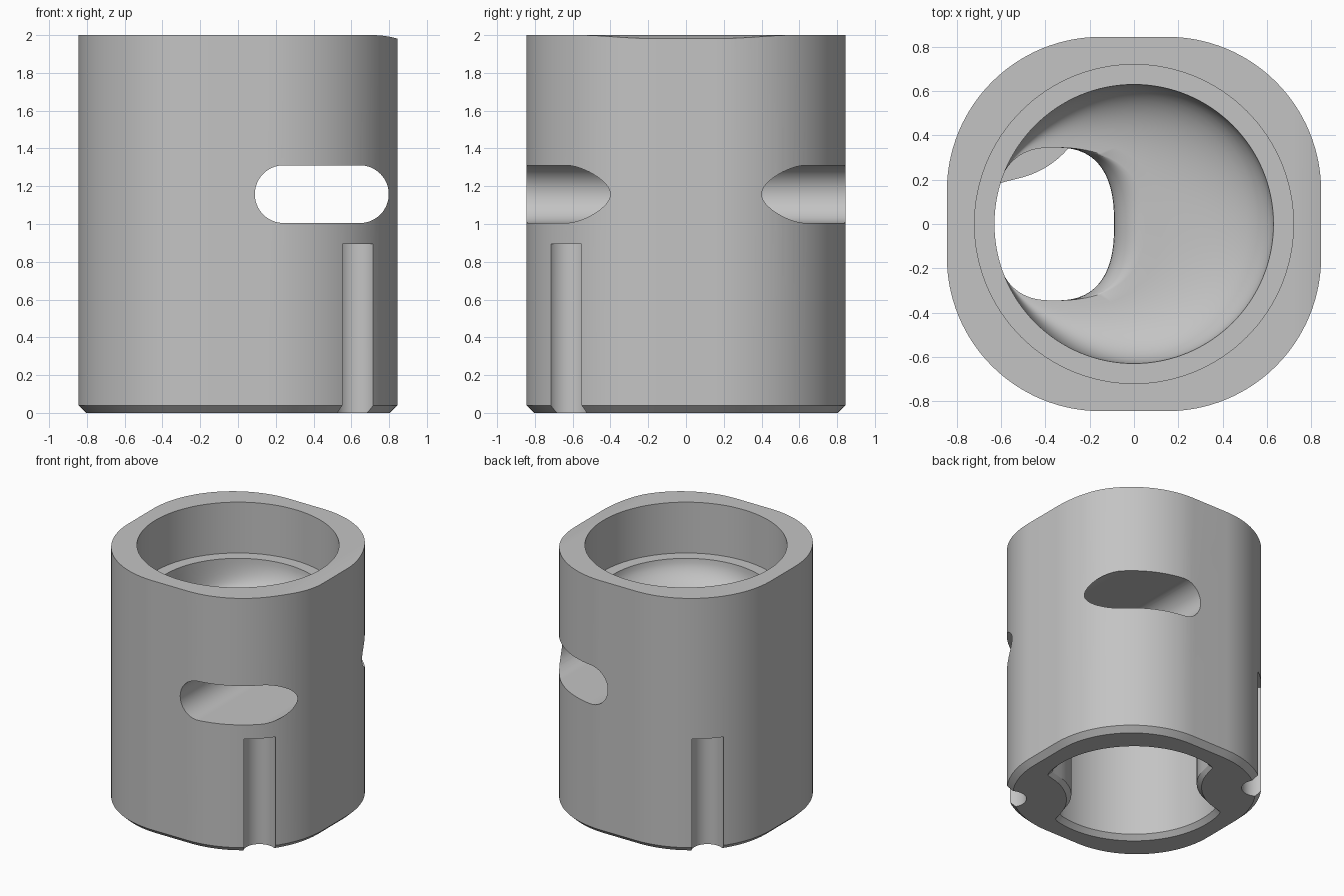
import bpy, bmesh, math
from mathutils import Vector, Matrix

cube = bpy.data.objects.get("Cube")
if cube:
    bpy.data.objects.remove(cube, do_unlink=True)

N = 128
ANGLES = [2 * math.pi * i / N for i in range(N)]

metal = bpy.data.materials.new("plain grey")
metal.use_nodes = True
grey = (0.55, 0.55, 0.55, 1)
metal.diffuse_color = grey
metal.node_tree.nodes["Principled BSDF"].inputs["Base Color"].default_value = grey


def loft(name, rings):
    """Closed solid through rings of equal point count."""
    bm = bmesh.new()
    loops = [[bm.verts.new(p) for p in ring] for ring in rings]
    n = len(loops[0])
    for a, b in zip(loops, loops[1:]):
        for i in range(n):
            j = (i + 1) % n
            bm.faces.new((a[i], a[j], b[j], b[i]))
    bm.faces.new(loops[0])
    bm.faces.new(loops[-1])
    bmesh.ops.recalc_face_normals(bm, faces=bm.faces)
    mesh = bpy.data.meshes.new(name)
    bm.to_mesh(mesh)
    bm.free()
    obj = bpy.data.objects.new(name, mesh)
    bpy.context.collection.objects.link(obj)
    mesh.materials.append(metal)
    return obj


def at(points, z):
    return [Vector((x, y, z)) for x, y in points]


def circle(r, cx=0, cy=0):
    return [(cx + r * math.cos(a), cy + r * math.sin(a)) for a in ANGLES]


def rounded_square(half, flat):
    """Square with big corner arcs, leaving short flats of half-length flat."""
    r = half - flat
    pts = []
    for q in range(4):
        c = math.pi / 4 + q * math.pi / 2
        cx, cy = (math.copysign(flat, f(c)) for f in (math.cos, math.sin))
        for i in range(33):
            a = q * math.pi / 2 + i * math.pi / 64
            pts.append((cx + r * math.cos(a), cy + r * math.sin(a)))
    return pts


def mix(a, b, f, z):
    return [Vector((p[0] + (q[0] - p[0]) * f, p[1] + (q[1] - p[1]) * f, z))
            for p, q in zip(a, b)]


# Body with chamfered foot
FLAT = 0.15
body = loft("body", [at(rounded_square(0.803, FLAT), 0),
                     at(rounded_square(0.845, FLAT), 0.04),
                     at(rounded_square(0.845, FLAT), 2)])
cutters = []

# Wide recess in the top
cutters.append(loft("top_recess", [at(circle(0.72), z) for z in (1.6, 2.1)]))


# Bowl that rolls over into an off-centre port
def port_outline(extra):
    pts = []
    for a in ANGLES:
        c, s = math.cos(a), math.sin(a)
        x = math.copysign(abs(c) ** 0.78, c) * 0.27 - 0.36 + extra * max(0, c)
        pts.append((x, math.copysign(abs(s) ** 0.78, s) * 0.345))
    return pts


rim, lip, port = circle(0.63), port_outline(0.14), port_outline(0)
rings = [at(rim, 1.65)]
for i in range(13):
    t = i / 12 * math.pi / 2
    rings.append(mix(rim, lip, 1 - math.cos(t), 1.6 - 0.25 * math.sin(t)))
for i in range(1, 9):
    t = i / 8 * math.pi / 2
    rings.append(mix(lip, port, math.sin(t), 1.35 - 0.15 * (1 - math.cos(t))))
rings.append(at(port, 0.8))
cutters.append(loft("bowl_and_port", rings))


# Lower bore, pinched by two round bosses behind the grooves
def bore_outline(grow):
    pts = []
    for a in ANGLES:
        r, c, k = 0.64, 0.87, 0.08
        for boss in (-math.pi / 4, 3 * math.pi / 4):
            co, si = math.cos(a - boss), math.sin(a - boss)
            under = 0.42 ** 2 - (c * si) ** 2
            if co > 0 and under > 0:
                d = c * co - math.sqrt(under)
                h = max(k - abs(r - d), 0) / k
                r = min(r, d) - h * h * k / 4
        pts.append(((r + grow) * math.cos(a), (r + grow) * math.sin(a)))
    return pts


cutters.append(loft("lower_bore", [at(bore_outline(0.075), -0.04),
                                   at(bore_outline(0), 0.035),
                                   at(bore_outline(0), 0.9)]))

# Slot running front to back
slot = []
for i in range(64):
    a = math.pi * (i % 32) / 31 - math.pi / 2 + (math.pi if i > 31 else 0)
    cx = 0.645 if i < 32 else 0.242
    slot.append((cx + 0.153 * math.cos(a), 1.158 + 0.153 * math.sin(a)))
cutters.append(loft("cross_slot", [[Vector((x, y, z)) for x, z in slot] for y in (-1, 1)]))

# Vertical grooves on two opposite corners
for name, s in (("front_groove", 1), ("back_groove", -1)):
    g = circle(0.115, s * 0.626, -s * 0.626)
    cutters.append(loft(name, [at(g, -0.1), at(g, 0.893)]))

# Slight sag of the top edge on one side
sag = [(0.9, 2.1), (0.71, 2.1)]
for i in range(13):
    x = 0.71 + 0.19 * i / 12
    sag.append((x, 1.5 + math.sqrt(0.25 - (x - 0.71) ** 2)))
cutters.append(loft("edge_sag", [[Vector((x, y, z)) for x, z in sag] for y in (-1, 1)]))

# Cut everything out of the body
bpy.ops.object.select_all(action="DESELECT")
body.select_set(True)
bpy.context.view_layer.objects.active = body
for cutter in cutters:
    cutter.hide_render = True
    mod = body.modifiers.new(cutter.name, "BOOLEAN")
    mod.operation = "DIFFERENCE"
    mod.solver = "EXACT"
    mod.object = cutter
    bpy.ops.object.modifier_apply(modifier=mod.name)
    bpy.data.objects.remove(cutter, do_unlink=True)

bpy.ops.object.shade_smooth_by_angle(angle=math.radians(28))
